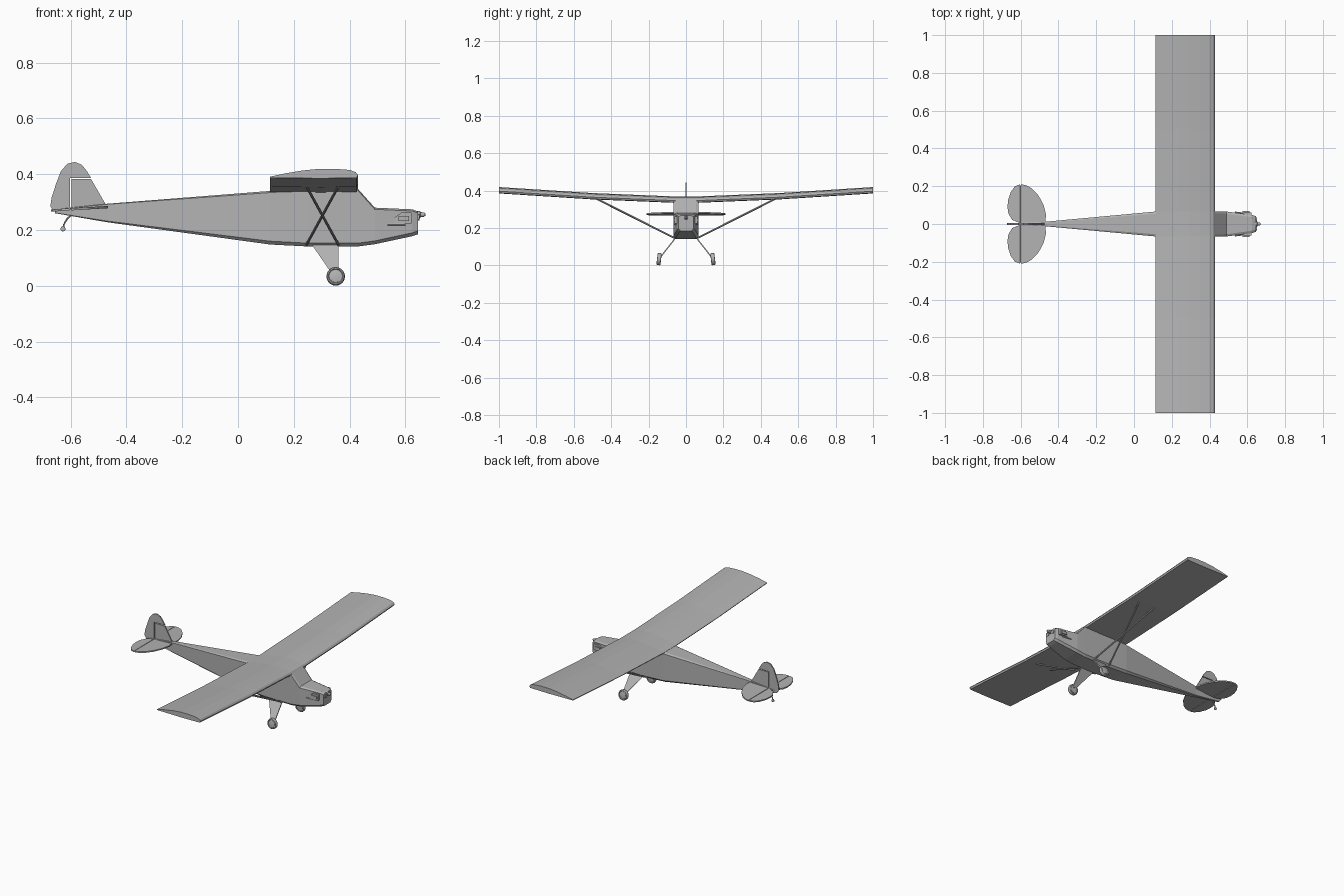
import bpy
import bmesh
from math import cos, sin, tau
from mathutils import Vector

cube = bpy.data.objects.get("Cube")
if cube:
    bpy.data.objects.remove(cube, do_unlink=True)

GREY = (0.45, 0.45, 0.45, 1)
paint = bpy.data.materials.new("plain grey")
paint.use_nodes = True
paint.diffuse_color = GREY
paint.node_tree.nodes["Principled BSDF"].inputs["Base Color"].default_value = GREY


def loft(name, rings, smooth=False):
    """Skin a row of equal point rings and cap both ends."""
    bm = bmesh.new()
    loops = [[bm.verts.new(p) for p in ring] for ring in rings]
    n = len(loops[0])
    for a, b in zip(loops, loops[1:]):
        for i in range(n):
            j = (i + 1) % n
            bm.faces.new((a[i], a[j], b[j], b[i]))
    bm.faces.new(loops[0])
    bm.faces.new(loops[-1])
    bmesh.ops.recalc_face_normals(bm, faces=bm.faces)
    mesh = bpy.data.meshes.new(name)
    bm.to_mesh(mesh)
    bm.free()
    mesh.materials.append(paint)
    obj = bpy.data.objects.new(name, mesh)
    bpy.context.collection.objects.link(obj)
    if smooth:
        bpy.ops.object.select_all(action="DESELECT")
        obj.select_set(True)
        bpy.context.view_layer.objects.active = obj
        bpy.ops.object.shade_smooth_by_angle()
    return obj


def side_plate(name, outline, y0, y1):
    return loft(name, [[(x, y, z) for x, z in outline] for y in (y0, y1)])


def lathe(name, centre, axis, profile, sides=20):
    """Rings of (offset along axis, radius)."""
    centre, axis = Vector(centre), Vector(axis).normalized()
    u = axis.orthogonal().normalized()
    v = axis.cross(u)
    rings = [[centre + axis * d + (u * cos(tau * i / sides) + v * sin(tau * i / sides)) * r
              for i in range(sides)] for d, r in profile]
    return loft(name, rings, True)


def rod(name, start, end, radius, sides=8):
    span = Vector(end) - Vector(start)
    return lathe(name, start, span, [(0, radius), (span.length, radius)], sides)


# Fuselage: x, half width, bottom, top
stations = [(-0.655, 0.004, 0.260, 0.274), (-0.47, 0.012, 0.228, 0.294),
            (0.115, 0.066, 0.148, 0.340), (0.25, 0.067, 0.141, 0.347),
            (0.43, 0.067, 0.141, 0.347), (0.49, 0.066, 0.149, 0.280),
            (0.625, 0.048, 0.178, 0.274), (0.645, 0.041, 0.185, 0.266)]
body = []
for x, w, lo, hi in stations:
    c = min(0.012, w * 0.35, (hi - lo) * 0.2)
    half = [(w - c, lo), (w, lo + c), (w, hi - c * 0.5), (w - c, hi)]
    body.append([(x, y, z) for y, z in half] + [(x, -y, z) for y, z in reversed(half)])
loft("fuselage", body)

# Wing: one flat-bottomed section carried along the dihedral
section = [(0.115, 0), (0.115, 0.004), (0.17, 0.016), (0.23, 0.026), (0.29, 0.032),
           (0.35, 0.032), (0.40, 0.028), (0.422, 0.020), (0.43, 0.010), (0.425, 0), (0.3, -0.002)]
spans = [(-1, 0.387), (-0.5, 0.355), (-0.067, 0.337), (0.067, 0.337), (0.5, 0.355), (1, 0.387)]
loft("wing", [[(x, y, z + h) for x, h in section] for y, z in spans])

# Fin and rudder with a narrow hinge gap
side_plate("fin", [(-0.47, 0.285), (-0.526, 0.382), (-0.597, 0.382), (-0.597, 0.25)],
           -0.004, 0.004)
side_plate("rudder", [(-0.527, 0.387), (-0.542, 0.412), (-0.56, 0.434), (-0.585, 0.444),
                      (-0.612, 0.437), (-0.635, 0.41), (-0.652, 0.365), (-0.668, 0.315),
                      (-0.672, 0.285), (-0.66, 0.267), (-0.602, 0.253), (-0.602, 0.387)],
           -0.004, 0.004)

# Tailplane outlines in x, y
stabilizer = [(-0.597, 0), (-0.47, 0), (-0.466, 0.05), (-0.478, 0.1), (-0.505, 0.15),
              (-0.54, 0.188), (-0.57, 0.205), (-0.597, 0.21)]
elevator = [(-0.603, 0.21), (-0.63, 0.2), (-0.652, 0.17), (-0.666, 0.13), (-0.67, 0.09),
            (-0.665, 0.055), (-0.645, 0.022), (-0.603, 0.004)]

for side, label in ((-1, "front"), (1, "back")):
    for part, outline in (("stabilizer", stabilizer), ("elevator", elevator)):
        loft(f"{label}_{part}", [[(x, y * side, 0.31 + 0.06 * x + t) for x, y in outline]
                                 for t in (-0.004, 0.004)])
    rod(f"{label}_elevator_hinge", (-0.6, 0, 0.274), (-0.6, side * 0.205, 0.274), 0.003)

    # Crossed wing struts
    for part, x0, x1 in (("strut_a", 0.245, 0.36), ("strut_b", 0.36, 0.245)):
        rod(f"{label}_{part}", (x0, side * 0.062, 0.147), (x1, side * 0.48, 0.357), 0.005)

    # Landing gear: tapered leg, axle, tyre and hub
    leg = [[(x, side * (y + t), z) for x, y, z in
            ((0.265, 0.056, 0.147), (0.36, 0.056, 0.147), (0.36, 0.136, 0.045), (0.335, 0.136, 0.045))]
           for t in (-0.004, 0.004)]
    loft(f"{label}_gear_leg", leg)
    hub = Vector((0.35, side * 0.144, 0.034))
    axle = Vector((0, side, 0.12))
    lathe(f"{label}_tyre", hub, axle, [(-0.007, 0.024), (-0.011, 0.026), (-0.010, 0.030),
                                       (-0.005, 0.033), (0.005, 0.033), (0.010, 0.030),
                                       (0.011, 0.026), (0.007, 0.024)], 28)
    lathe(f"{label}_wheel_hub", hub, axle, [(-0.009, 0.022), (0.009, 0.022), (0.011, 0.01)])

    # Engine cylinder cover, its raised panel and the exhaust
    cover = [(0.56, 0.224), (0.622, 0.224), (0.622, 0.262), (0.585, 0.262), (0.56, 0.245)]
    side_plate(f"{label}_cylinder_cover", cover, side * 0.035, side * 0.062)
    panel = [(0.575, 0.232), (0.612, 0.232), (0.612, 0.25), (0.575, 0.25)]
    side_plate(f"{label}_cylinder_head", panel, side * 0.06, side * 0.068)
    rod(f"{label}_exhaust", (0.535, side * 0.062, 0.22), (0.6, side * 0.053, 0.22), 0.004)
    rod(f"{label}_air_intake", (0.64, side * 0.023, 0.245), (0.65, side * 0.023, 0.245), 0.011, 16)

# Propeller shaft hub
lathe("shaft_hub", (0.64, 0, 0.255), (1, 0, 0),
      [(0, 0.013), (0.012, 0.013), (0.014, 0.009), (0.026, 0.008), (0.031, 0.004)], 16)

# Tail wheel on a bent spring
bend = [(-0.592, 0, 0.258), (-0.612, 0, 0.24), (-0.623, 0, 0.222), (-0.627, 0, 0.204)]
for i, (a, b) in enumerate(zip(bend, bend[1:])):
    rod(f"tail_spring_{i + 1}", a, b, 0.003)
lathe("tail_wheel", (-0.627, 0, 0.204), (0, 1, 0),
      [(-0.005, 0.006), (-0.003, 0.009), (0.003, 0.009), (0.005, 0.006)], 16)
